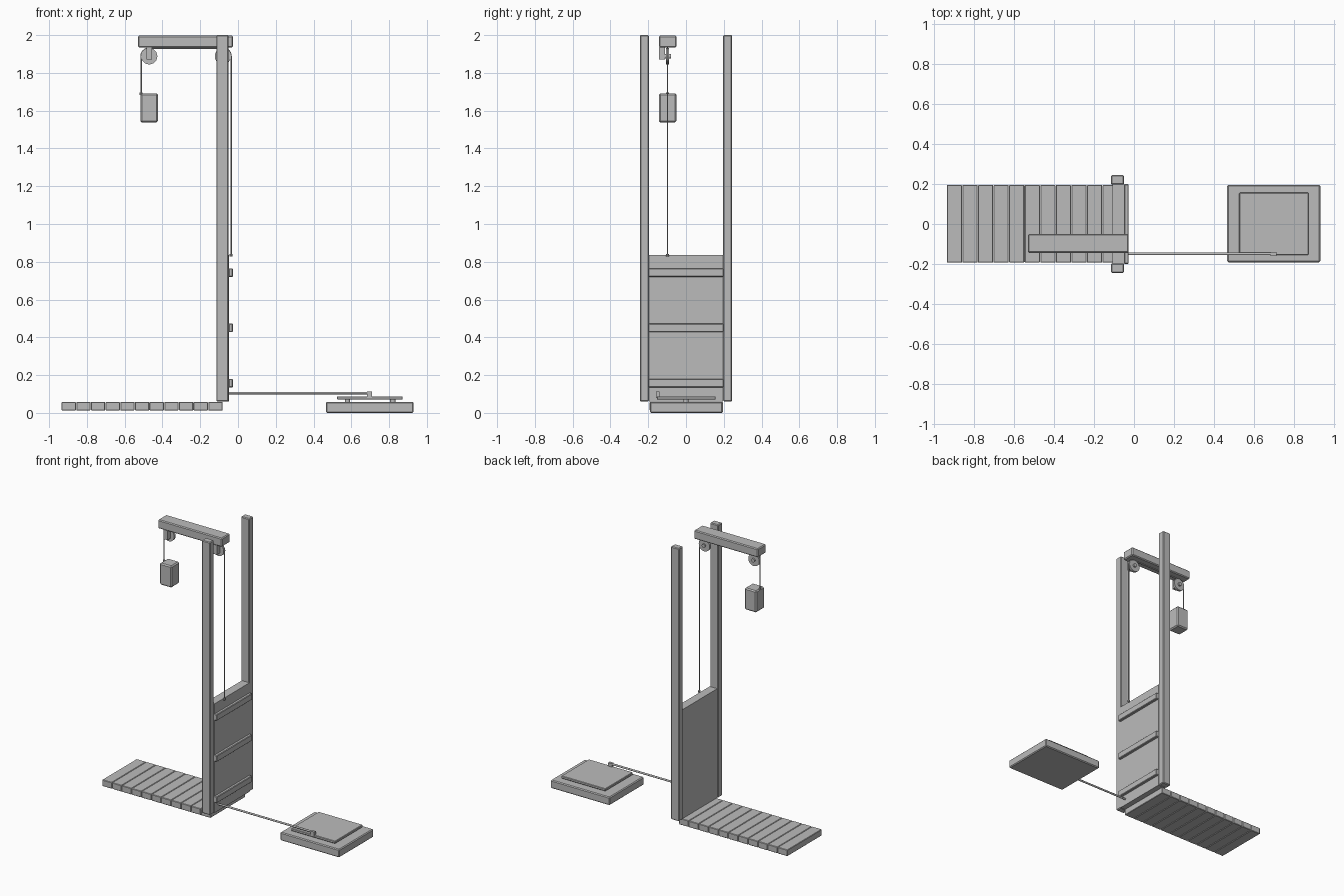
import bpy, bmesh, math
from mathutils import Vector

if "Cube" in bpy.data.objects:
    bpy.data.objects.remove(bpy.data.objects["Cube"])

grey = bpy.data.materials.new("plain_grey")
grey.diffuse_color = (0.5, 0.5, 0.5, 1)
grey.use_nodes = True
grey.node_tree.nodes["Principled BSDF"].inputs["Base Color"].default_value = grey.diffuse_color


def finish(name, bm):
    me = bpy.data.meshes.new(name)
    bm.to_mesh(me)
    bm.free()
    ob = bpy.data.objects.new(name, me)
    bpy.context.collection.objects.link(ob)
    me.materials.append(grey)
    return ob


def box(name, x, y, z, bevel=0.0):
    """Box from (min, max) ranges with an optional chamfer."""
    bm = bmesh.new()
    bmesh.ops.create_cube(bm, size=1)
    for v in bm.verts:
        v.co = [(r[0] + r[1]) / 2 + c * (r[1] - r[0]) for r, c in zip((x, y, z), v.co)]
    if bevel:
        bmesh.ops.bevel(bm, geom=bm.edges[:], offset=bevel, segments=1, affect='EDGES')
    return finish(name, bm)


def rod(name, a, b, r, sides=12):
    """Cylinder between two points."""
    a, b = Vector(a), Vector(b)
    bm = bmesh.new()
    bmesh.ops.create_cone(bm, cap_ends=True, segments=sides, radius1=r, radius2=r, depth=(b - a).length)
    ob = finish(name, bm)
    ob.location = (a + b) / 2
    ob.rotation_euler = (b - a).to_track_quat('Z', 'Y').to_euler()
    smooth(ob)
    return ob


def smooth(ob):
    bpy.ops.object.select_all(action='DESELECT')
    ob.select_set(True)
    bpy.context.view_layer.objects.active = ob
    bpy.ops.object.shade_smooth_by_angle(angle=math.radians(40))


# Walkway planks
x0, step = -0.935, 0.0777
for i in range(11):
    box("walkway_plank", (x0 + i * step + 0.001, x0 + (i + 1) * step - 0.001),
        (-0.193, 0.195), (0.013, 0.058), 0.003)

# Gate posts
for s in (-1, 1):
    box("gate_post", (-0.115, -0.05), sorted((s * 0.197, s * 0.244)), (0.06, 2.0), 0.005)

# Sliding gate with cross battens
box("gate_panel", (-0.108, -0.048), (-0.197, 0.197), (0.06, 0.835))
for z in (0.135, 0.428, 0.72):
    box("gate_batten", (-0.05, -0.027), (-0.199, 0.199), (z, z + 0.045), 0.004)

# Overhead beam
box("overhead_beam", (-0.53, -0.027), (-0.144, -0.05), (1.935, 1.997), 0.006)

# Pulleys hanging from the beam
for px in (-0.47, -0.08):
    box("pulley_bracket", (px - 0.015, px + 0.015), (-0.143, -0.111), (1.87, 1.938))
    rod("pulley_axle", (px, -0.125, 1.888), (px, -0.08, 1.888), 0.013)
    rod("pulley_wheel", (px, -0.107, 1.888), (px, -0.09, 1.888), 0.043, 24)

# Rope over the pulleys, following the wheel rims
R, pz, ry = 0.043, 1.888, -0.098
path = [(-0.513, 1.68)]
for cx, start in ((-0.47, 180), (-0.08, 90)):
    path += [(cx + R * math.cos(math.radians(start - k * 15)),
              pz + R * math.sin(math.radians(start - k * 15))) for k in range(7)]
path.append((-0.037, 0.83))
cu = bpy.data.curves.new("rope", 'CURVE')
cu.dimensions = '3D'
cu.bevel_depth = 0.004
cu.bevel_resolution = 1
cu.use_fill_caps = True
sp = cu.splines.new('POLY')
sp.points.add(len(path) - 1)
for p, (x, z) in zip(sp.points, path):
    p.co = (x, ry, z, 1)
rope = bpy.data.objects.new("rope", cu)
bpy.context.collection.objects.link(rope)
cu.materials.append(grey)

# Rope knots and counterweight
for x, z in ((-0.513, 1.69), (-0.037, 0.835)):
    rod("rope_knot", (x, ry, z - 0.008), (x, ry, z + 0.006), 0.008, 8)
box("counterweight", (-0.517, -0.423), (-0.144, -0.051), (1.538, 1.692), 0.008)

# Pressure plate on a base, held up by two studs
box("plate_base", (0.465, 0.93), (-0.191, 0.195), (0.0, 0.058), 0.006)
box("pressure_plate", (0.525, 0.872), (-0.154, 0.156), (0.07, 0.088), 0.003)
for x in (0.58, 0.82):
    rod("plate_stud", (x, 0, 0.055), (x, 0, 0.072), 0.014)

# Linkage from plate to gate
rod("link_rod", (-0.06, -0.149, 0.105), (0.7, -0.149, 0.105), 0.0065)
box("link_block", (0.682, 0.71), (-0.159, -0.14), (0.08, 0.112))
